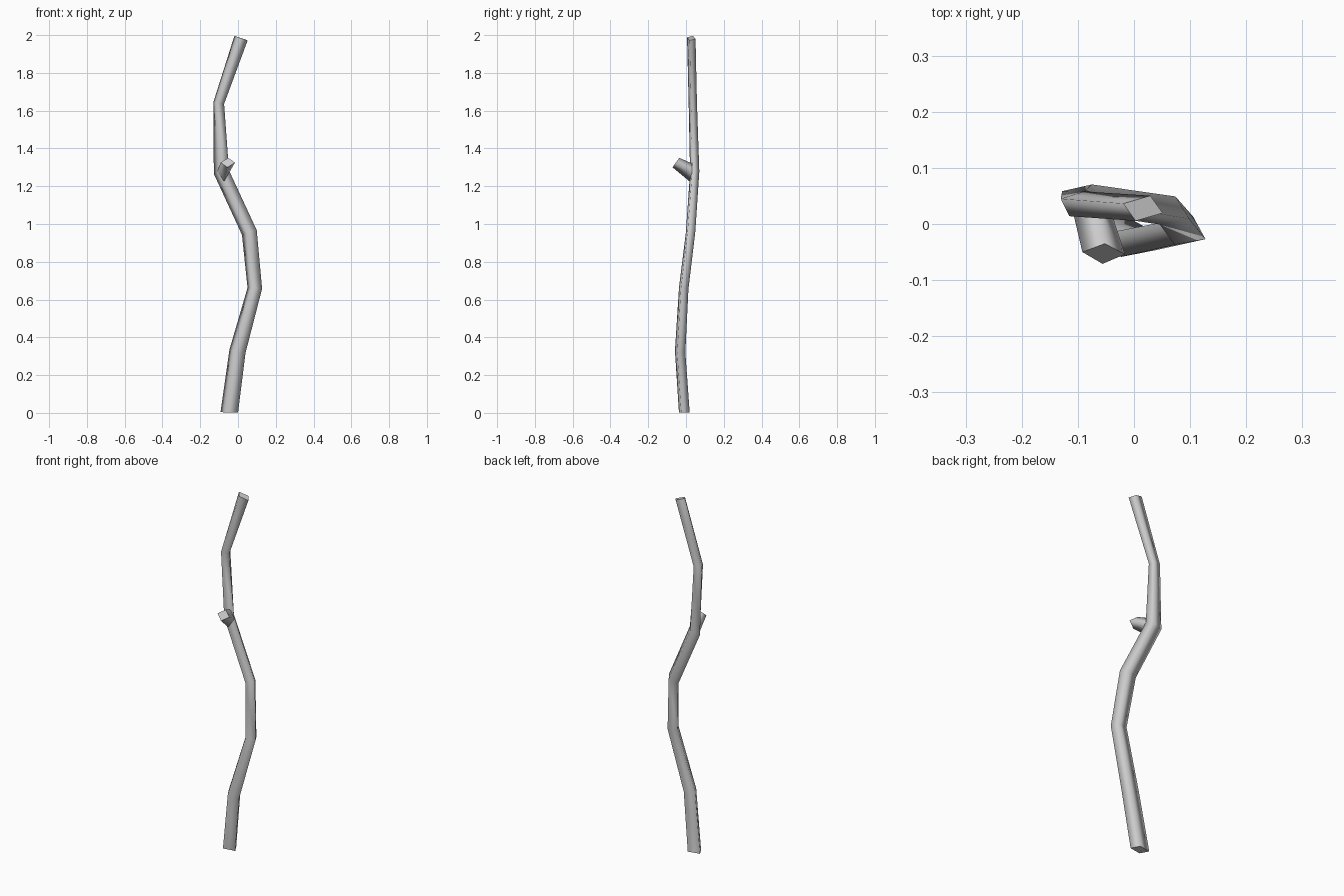
import bpy, bmesh
from mathutils import Vector

if "Cube" in bpy.data.objects:
    bpy.data.objects.remove(bpy.data.objects["Cube"])


def tube(name, rings):
    """Four-sided limb from a list of corner rings, smooth sides, crisp end caps."""
    bm = bmesh.new()
    loops = [[bm.verts.new(p) for p in ring] for ring in rings]
    for lo, hi in zip(loops, loops[1:]):
        for i in range(4):
            j = (i + 1) % 4
            bm.faces.new((lo[i], lo[j], hi[j], hi[i])).smooth = True
    for loop in (loops[0], loops[-1]):
        for e in bm.faces.new(loop).edges:
            e.smooth = False
    bmesh.ops.recalc_face_normals(bm, faces=bm.faces)
    mesh = bpy.data.meshes.new(name)
    bm.to_mesh(mesh)
    bm.free()
    obj = bpy.data.objects.new(name, mesh)
    bpy.context.collection.objects.link(obj)
    return obj


# Main stem: centre, then the two edge vectors of its skewed square section (x, y)
stem = [
    ((-0.046, -0.009, 0.003), (0.068, 0.012), (0.025, -0.045)),
    ((-0.003, -0.031, 0.325), (0.062, 0.012), (0.023, -0.043)),
    ((0.089, -0.012, 0.660), (0.055, 0.010), (0.022, -0.040)),
    ((0.060, 0.024, 0.955), (0.053, 0.010), (0.025, -0.040)),
    ((-0.088, 0.046, 1.275), (0.053, 0.012), (0.027, -0.037)),
    ((-0.102, 0.036, 1.640), (0.042, 0.013), (0.015, -0.031)),
    ((0.016, 0.028, 1.984), (0.048, 0.014), (0.022, -0.031)),
]
centres = [Vector(s[0]) for s in stem]
rings = []
for k, (c, a, b) in enumerate(stem):
    # tilt each section square to the stem direction; the foot is nearly level
    t = centres[min(k + 1, len(stem) - 1)] - centres[max(k - 1, 0)]
    tilt = 0.1 if k == 0 else 1.0
    ring = []
    for u, v in ((-.5, -.5), (.5, -.5), (.5, .5), (-.5, .5)):
        dx, dy = u * a[0] + v * b[0], u * a[1] + v * b[1]
        ring.append(Vector(c) + Vector((dx, dy, -tilt * (dx * t.x + dy * t.y) / t.z)))
    rings.append(ring)
tube("stem", rings)

# Short broken twig growing forward from the upper bend
tube("twig_stub", [
    [(-0.112, 0.035, 1.275), (-0.075, 0.045, 1.315), (-0.045, 0.035, 1.275), (-0.075, 0.025, 1.220)],
    [(-0.092, -0.050, 1.325), (-0.052, -0.035, 1.350), (-0.016, -0.054, 1.325), (-0.056, -0.071, 1.300)],
])
